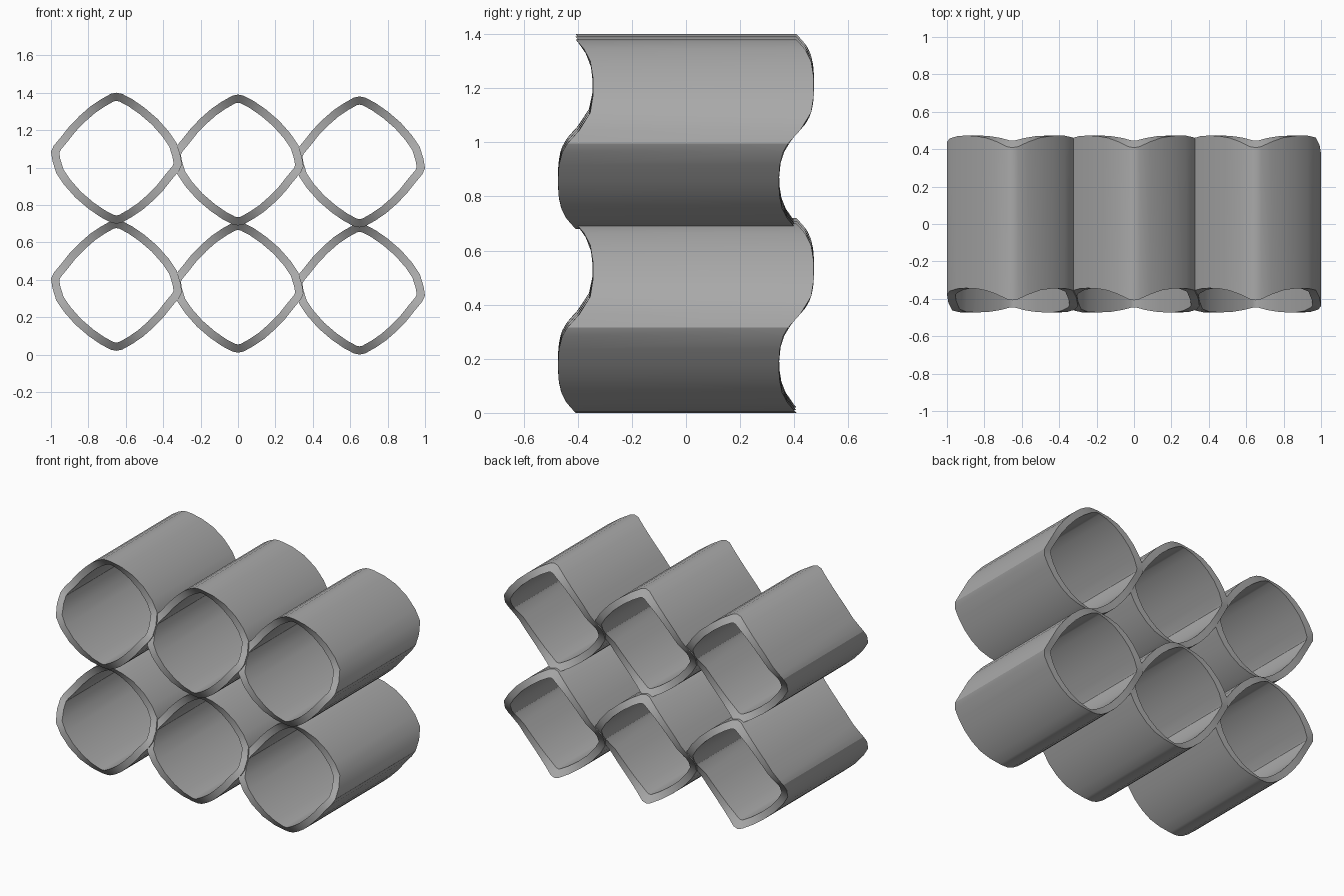
import bpy, bmesh, math
from mathutils import Vector

if "Cube" in bpy.data.objects:
    bpy.data.objects.remove(bpy.data.objects["Cube"])

# One grey material
grey = bpy.data.materials.new("plain grey")
grey.diffuse_color = (0.4, 0.4, 0.4, 1)
grey.use_nodes = True
grey.node_tree.nodes["Principled BSDF"].inputs["Base Color"].default_value = grey.diffuse_color

# Half of the rounded diamond section (counter-clockwise, top to bottom);
# the other half is the same turned by 180 degrees
half = [(0, .35), (-.03, .344), (-.085, .313), (-.14, .276), (-.195, .228),
        (-.25, .172), (-.295, .115), (-.335, .067), (-.35, .035), (-.342, -.015),
        (-.322, -.08), (-.28, -.142), (-.22, -.21), (-.15, -.27),
        (-.085, -.315), (-.03, -.344)]
outer = [Vector(p) for p in half + [(-x, -z) for x, z in half]]
N = len(outer)
WALL = 0.043


def inset(i):
    """Section point moved inwards by the wall thickness (mitred)."""
    a, b, c = outer[i - 1], outer[i], outer[(i + 1) % N]
    d1, d2 = (b - a).normalized(), (c - b).normalized()
    n1, n2 = Vector((-d1.y, d1.x)), Vector((-d2.y, d2.x))
    m = (n1 + n2).normalized()
    return b + m * (WALL / m.dot(n1))


inner = [inset(i) for i in range(N)]


def wave(z):
    """Tube ends lean back on the upper half and forward on the lower half."""
    s = math.sin(2 * math.pi * z / 0.70)
    return 0.065 * math.tanh(1.5 * s) / math.tanh(1.5)


def tube(name, cx, cz):
    bm = bmesh.new()

    def ring(pts, y):
        return [bm.verts.new((cx + p.x, y + wave(p.y), cz + p.y)) for p in pts]

    fo, bo = ring(outer, -0.408), ring(outer, 0.408)
    fi, bi = ring(inner, -0.408), ring(inner, 0.408)
    for a, b in ((fo, bo), (bo, bi), (bi, fi), (fi, fo)):
        for i in range(N):
            j = (i + 1) % N
            bm.faces.new((a[i], a[j], b[j], b[i]))
    bmesh.ops.recalc_face_normals(bm, faces=bm.faces)
    me = bpy.data.meshes.new(name)
    bm.to_mesh(me)
    bm.free()
    me.materials.append(grey)
    ob = bpy.data.objects.new(name, me)
    bpy.context.collection.objects.link(ob)
    bpy.ops.object.select_all(action='DESELECT')
    ob.select_set(True)
    bpy.context.view_layer.objects.active = ob
    bpy.ops.object.shade_smooth_by_angle(angle=math.radians(25))


# Two rows of three tubes, each column a little lower to the right
for row, z in (("lower", 0.36), ("upper", 1.04)):
    for k, col in enumerate(("left", "middle", "right")):
        tube(f"{row}_{col}_tube", 0.65 * (k - 1), z - 0.01 * (k - 1))
